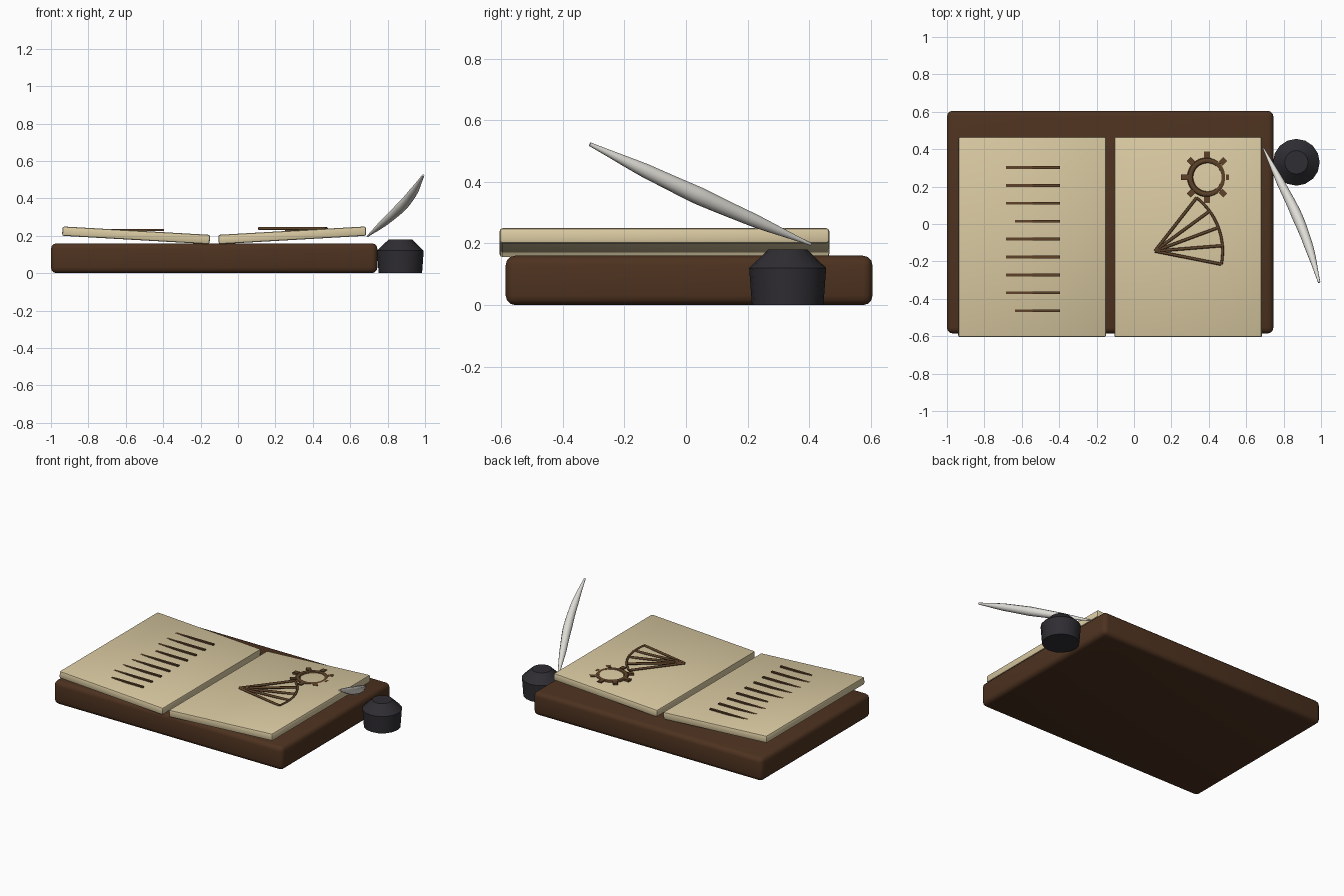
import bpy, bmesh, math
from mathutils import Vector, Matrix

if "Cube" in bpy.data.objects:
    bpy.data.objects.remove(bpy.data.objects["Cube"])


def material(name, rgb):
    m = bpy.data.materials.new(name)
    m.diffuse_color = (*rgb, 1)
    m.use_nodes = True
    m.node_tree.nodes["Principled BSDF"].inputs["Base Color"].default_value = m.diffuse_color
    return m


LEATHER = material("leather", (0.075, 0.032, 0.014))
PAPER = material("paper", (0.70, 0.59, 0.36))
INK = material("ink", (0.11, 0.055, 0.022))
GLASS = material("dark_glass", (0.028, 0.026, 0.032))
FEATHER = material("feather", (0.75, 0.73, 0.68))


def smooth(obj, angle=40):
    bpy.ops.object.select_all(action='DESELECT')
    obj.select_set(True)
    bpy.context.view_layer.objects.active = obj
    bpy.ops.object.shade_smooth_by_angle(angle=math.radians(angle))


def finish(bm, name, mat):
    bmesh.ops.recalc_face_normals(bm, faces=bm.faces)
    me = bpy.data.meshes.new(name)
    bm.to_mesh(me)
    bm.free()
    me.materials.append(mat)
    obj = bpy.data.objects.new(name, me)
    bpy.context.collection.objects.link(obj)
    return obj


def add_box(bm, centre, size, rot=Matrix.Identity(4)):
    m = Matrix.Translation(centre) @ rot @ Matrix.Diagonal((*size, 1))
    bmesh.ops.create_cube(bm, size=1, matrix=m)


def block(name, centre, size, mat, bevel, segments, tilt=0):
    bm = bmesh.new()
    add_box(bm, (0, 0, 0), size)
    bmesh.ops.bevel(bm, geom=bm.edges[:], offset=bevel, segments=segments,
                    profile=0.5, affect='EDGES')
    obj = finish(bm, name, mat)
    obj.location = centre
    obj.rotation_euler.y = tilt
    smooth(obj)
    return obj


def tube(name, paths, radius, mat, kind='POLY', resolution=3):
    """Each path is a list of (x, y, z, radius factor)."""
    cu = bpy.data.curves.new(name, 'CURVE')
    cu.dimensions = '3D'
    cu.bevel_depth = radius
    cu.bevel_resolution = resolution
    cu.use_fill_caps = True
    for path in paths:
        sp = cu.splines.new(kind)
        pts = sp.points if kind == 'POLY' else sp.bezier_points
        pts.add(len(path) - 1)
        for p, (x, y, z, r) in zip(pts, path):
            p.co = (x, y, z, 1) if kind == 'POLY' else (x, y, z)
            p.radius = r
            if kind == 'BEZIER':
                p.handle_left_type = p.handle_right_type = 'AUTO'
    cu.materials.append(mat)
    obj = bpy.data.objects.new(name, cu)
    bpy.context.collection.objects.link(obj)
    bpy.ops.object.select_all(action='DESELECT')
    obj.select_set(True)
    bpy.context.view_layer.objects.active = obj
    bpy.ops.object.convert(target='MESH')
    obj = bpy.context.view_layer.objects.active
    smooth(obj)
    return obj


# book cover and the two open pages
block("cover", (-0.1275, 0.01, 0.08), (1.745, 1.19, 0.16), LEATHER, 0.03, 3)
block("left_page", (-0.545, -0.07, 0.2025), (0.79, 1.07, 0.05), PAPER, 0.01, 2, 0.057)
block("right_page", (0.29, -0.07, 0.2025), (0.79, 1.07, 0.05), PAPER, 0.01, 2, -0.057)

# written lines, level so they sink into the sloping page
bm = bmesh.new()
for i in range(9):
    left = -0.635 if i in (3, 8) else -0.69
    right = -0.395
    add_box(bm, ((left + right) / 2, 0.302 - i * 0.0957, 0.231),
            (right - left, 0.015, 0.009))
finish(bm, "written_lines", INK)

# gear drawing: ring and eight teeth
gx, gy, gz = 0.39, 0.25, 0.231
bpy.ops.mesh.primitive_torus_add(major_radius=0.09, minor_radius=0.016,
                                 major_segments=32, minor_segments=8,
                                 location=(gx, gy, gz))
ring = bpy.context.object
ring.name = "gear_ring"
ring.scale.z = 0.6
ring.data.materials.append(INK)
smooth(ring)
bm = bmesh.new()
for i in range(8):
    a = i * math.pi / 4
    add_box(bm, (gx + 0.12 * math.cos(a), gy + 0.12 * math.sin(a), gz + 0.001),
            (0.035, 0.03, 0.016), Matrix.Rotation(a, 4, 'Z'))
finish(bm, "gear_teeth", INK)

# fan-shaped wing drawing: five ribs and an outer arc
ax, ay, az = 0.112, -0.145, 0.239


def on_arc(deg, r=0.362):
    a = math.radians(deg)
    return (ax + r * math.cos(a), ay + r * math.sin(a), az, 1)


ribs = [52 - 15.8 * i for i in range(5)]
tube("wing_ribs", [[(ax, ay, az, 1), on_arc(d)] for d in ribs], 0.008, INK)
tube("wing_arc", [[on_arc(52 - 63.2 * i / 16) for i in range(17)]], 0.007, INK)

# inkwell: lathed profile
bm = bmesh.new()
sides = 16
rows = []
for r, z in [(0.116, 0), (0.125, 0.12), (0.063, 0.18)]:
    rows.append([bm.verts.new((0.868 + r * math.cos(2 * math.pi * i / sides),
                               0.33 + r * math.sin(2 * math.pi * i / sides), z))
                 for i in range(sides)])
for lo, hi in zip(rows, rows[1:]):
    for i in range(sides):
        j = (i + 1) % sides
        bm.faces.new((lo[i], lo[j], hi[j], hi[i]))
bm.faces.new(rows[0][::-1])
bm.faces.new(rows[-1])
smooth(finish(bm, "inkwell", GLASS), 30)

# curved quill
tube("quill", [[(0.692, 0.405, 0.197, 0.15), (0.785, 0.22, 0.275, 0.75),
                (0.873, 0.04, 0.355, 1.0), (0.938, -0.13, 0.435, 0.8),
                (0.99, -0.312, 0.522, 0.22)]], 0.029, FEATHER, 'BEZIER')
